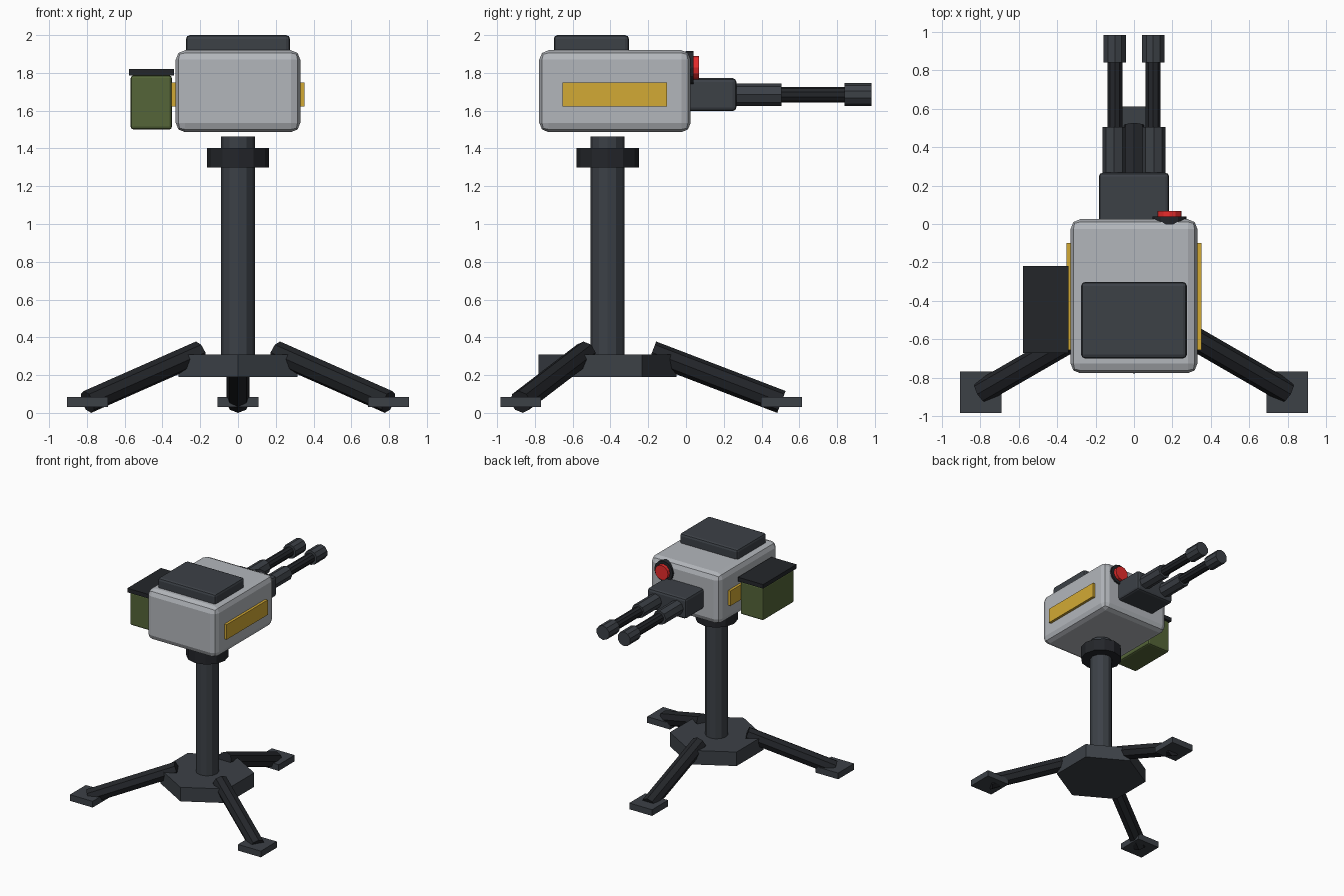
import bpy, bmesh, math
from mathutils import Vector

if "Cube" in bpy.data.objects:
    bpy.data.objects.remove(bpy.data.objects["Cube"])


def material(name, rgb):
    m = bpy.data.materials.new(name)
    m.diffuse_color = (*rgb, 1)
    m.use_nodes = True
    m.node_tree.nodes["Principled BSDF"].inputs["Base Color"].default_value = m.diffuse_color
    return m


LIGHT = material("light_grey", (0.45, 0.47, 0.50))
DARK = material("dark_grey", (0.045, 0.052, 0.062))
BLACK = material("black", (0.017, 0.019, 0.023))
YELLOW = material("yellow", (0.65, 0.40, 0.035))
GREEN = material("green", (0.09, 0.13, 0.04))
RED = material("red", (0.80, 0.025, 0.025))


def finish(bm, name, mat):
    me = bpy.data.meshes.new(name)
    bm.to_mesh(me)
    bm.free()
    me.materials.append(mat)
    ob = bpy.data.objects.new(name, me)
    bpy.context.collection.objects.link(ob)
    return ob


def box(name, lo, hi, mat, bevel=0, segments=2):
    lo, hi = Vector(lo), Vector(hi)
    bm = bmesh.new()
    bmesh.ops.create_cube(bm, size=1)
    for v in bm.verts:
        v.co = (lo + hi) / 2 + v.co * (hi - lo)
    ob = finish(bm, name, mat)
    if bevel:
        mod = ob.modifiers.new("bevel", 'BEVEL')
        mod.width, mod.segments = bevel, segments
    return ob


def rod(name, a, b, r, sides, mat):
    a, b = Vector(a), Vector(b)
    bm = bmesh.new()
    bmesh.ops.create_cone(bm, cap_ends=True, segments=sides, radius1=r,
                          radius2=r, depth=(b - a).length)
    ob = finish(bm, name, mat)
    ob.location = (a + b) / 2
    if (b - a).xy.length > 1e-6:
        ob.rotation_euler = (b - a).to_track_quat('Z', 'Y').to_euler()
    return ob


CY = -0.415  # y of the mast axis

# Stand: hexagonal hub, mast and collar
rod("base_hub", (0, CY, 0.19), (0, CY, 0.31), 0.365, 6, DARK)
rod("mast", (0, CY, 0.25), (0, CY, 1.463), 0.09, 12, DARK)
rod("mast_collar", (0, CY, 1.298), (0, CY, 1.403), 0.165, 12, BLACK)

# Three splayed legs with square feet
for label, deg in (("front", 90), ("left", 210), ("right", 330)):
    d = Vector((math.cos(math.radians(deg)), math.sin(math.radians(deg)), 0))
    c = Vector((0, CY, 0))
    foot = c + d * 0.92
    rod(label + "_leg", c + d * 0.235 + Vector((0, 0, 0.32)),
        foot + Vector((0, 0, 0.058)), 0.062, 8, BLACK)
    box(label + "_foot", foot + Vector((-0.108, -0.108, 0.03)),
        foot + Vector((0.108, 0.108, 0.083)), DARK)

# Head housing with top hatch
box("housing", (-0.33, -0.777, 1.486), (0.33, 0.025, 1.92), LIGHT, 0.05)
box("top_hatch", (-0.275, -0.70, 1.90), (0.275, -0.302, 2.0), DARK, 0.02)

# Side stripes
for label, s in (("left", -1), ("right", 1)):
    x = sorted((s * 0.31, s * 0.352))
    box(label + "_stripe", (x[0], -0.655, 1.622), (x[1], -0.10, 1.75), YELLOW)

# Supply box on the left side
box("supply_box", (-0.568, -0.655, 1.50), (-0.35, -0.232, 1.787), GREEN, 0.015)
box("supply_box_lid", (-0.578, -0.672, 1.785), (-0.34, -0.218, 1.82), BLACK)

# Barrel mount and twin barrels
box("barrel_mount", (-0.183, -0.03, 1.598), (0.183, 0.267, 1.772), DARK, 0.02)
BZ = 1.685
for label, x in (("left", -0.1), ("right", 0.1)):
    x_sleeve = x * 1.03
    rod(label + "_barrel_sleeve", (x_sleeve, 0.22, BZ), (x_sleeve, 0.505, BZ), 0.06, 8, DARK)
    rod(label + "_barrel", (x, 0.45, BZ), (x, 0.90, BZ), 0.041, 10, BLACK)
    rod(label + "_muzzle", (x, 0.84, BZ), (x, 0.983, BZ), 0.061, 10, DARK)

# Round sensor on the barrel side of the housing
rod("sensor_rim", (0.185, -0.003, 1.828), (0.185, 0.04, 1.828), 0.088, 12, BLACK)
rod("sensor_lens", (0.185, 0.02, 1.828), (0.185, 0.068, 1.828), 0.062, 12, RED)
